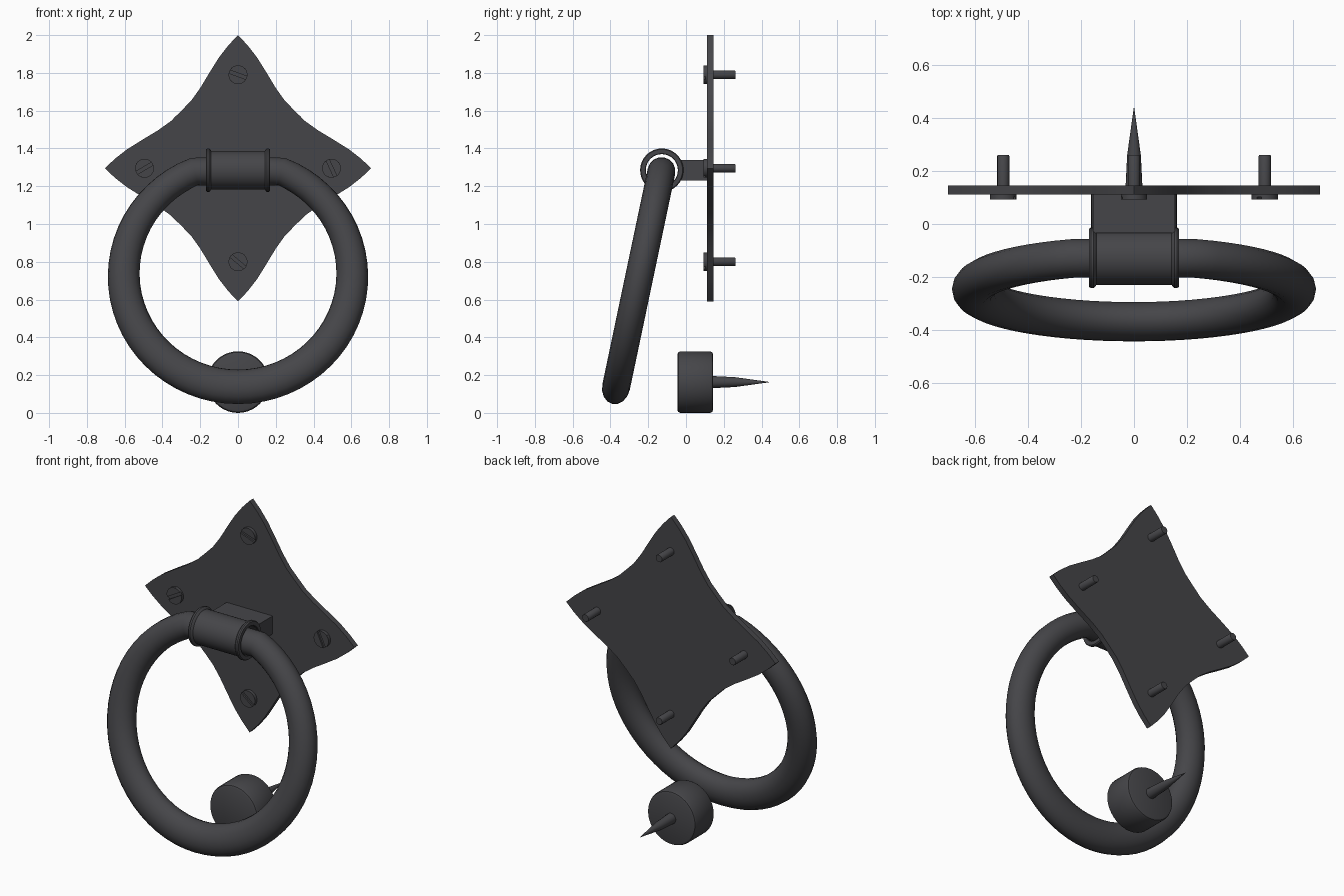
import bpy, bmesh, math
from mathutils import Vector, Matrix

if "Cube" in bpy.data.objects:
    bpy.data.objects.remove(bpy.data.objects["Cube"])

iron = bpy.data.materials.new("dark_iron")
iron.diffuse_color = (0.06, 0.06, 0.066, 1)
iron.use_nodes = True
iron.node_tree.nodes["Principled BSDF"].inputs["Base Color"].default_value = iron.diffuse_color
PLATE_Z = 1.295   # height of the plate centre
FRONT, BACK = 0.112, 0.146


def finish(name, bm, matrix=Matrix(), angle=35):
    bmesh.ops.remove_doubles(bm, verts=bm.verts, dist=1e-5)
    bmesh.ops.recalc_face_normals(bm, faces=bm.faces)
    mesh = bpy.data.meshes.new(name)
    bm.to_mesh(mesh)
    bm.free()
    mesh.transform(matrix)
    mesh.materials.append(iron)
    mesh.shade_smooth()
    mesh.set_sharp_from_angle(angle=math.radians(angle))
    obj = bpy.data.objects.new(name, mesh)
    bpy.context.collection.objects.link(obj)
    return obj


def skin(bm, rings, closed):
    """Join rows of vertices into a surface, each row being a loop."""
    n = len(rings[0])
    for i in range(len(rings) if closed else len(rings) - 1):
        a, b = rings[i], rings[(i + 1) % len(rings)]
        for j in range(n):
            k = (j + 1) % n
            bm.faces.new((a[j], a[k], b[k], b[j]))


def lathe(name, profile, matrix, sides=32, closed=False):
    """Spin (radius, y) points around the y axis."""
    bm = bmesh.new()
    turns = [2 * math.pi * j / sides for j in range(sides)]
    rings = [[bm.verts.new((r * math.cos(t), y, r * math.sin(t))) for t in turns]
             for r, y in profile]
    skin(bm, rings, closed)
    if not closed:
        bm.faces.new(rings[0])
        bm.faces.new(rings[-1])
    return finish(name, bm, matrix)


def extrude_xz(bm, outline, y0, y1):
    face = bm.faces.new([bm.verts.new((x, y0, z)) for x, z in outline])
    out = bmesh.ops.extrude_face_region(bm, geom=[face], use_keep_orig=True)
    moved = [v for v in out["geom"] if isinstance(v, bmesh.types.BMVert)]
    bmesh.ops.translate(bm, verts=moved, vec=(0, y1 - y0, 0))


# Four-pointed back plate: half an edge, mirrored across its diagonal
half = [(0, .705), (.05, .652), (.10, .588), (.15, .508), (.20, .425), (.25, .355), (.28, .325)]
edge = half + [(.302, .302)] + [(z, x) for x, z in reversed(half)]
outline = []
for q in range(4):
    for x, z in edge[:-1]:
        for _ in range(q):
            x, z = z, -x
        outline.append((x, z + PLATE_Z))
bm = bmesh.new()
extrude_xz(bm, outline, FRONT, BACK)
finish("back_plate", bm)

# Slotted screws near the plate points
for i, (x, z, turn) in enumerate([(0, .495, 20), (.495, 0, 65), (0, -.495, 40), (-.495, 0, -30)]):
    place = Matrix.Translation((x, 0, z + PLATE_Z)) @ Matrix.Rotation(math.radians(turn), 4, 'Y')
    lathe(f"screw_shaft_{i}", [(.023, FRONT), (.023, .258), (.021, .261)], place, 16)
    lathe(f"screw_head_base_{i}", [(.05, .102), (.05, FRONT + .002)], place, 24)
    bm = bmesh.new()
    for side in (0, math.pi):
        arc = [side + math.radians(10 + 160 * j / 12) for j in range(13)]
        extrude_xz(bm, [(.05 * math.cos(t), .05 * math.sin(t)) for t in arc], .092, .102)
    finish(f"screw_head_{i}", bm, place)

# Hinge block between plate and collar
bm = bmesh.new()
bmesh.ops.create_cube(bm, size=1, matrix=Matrix.Translation((0, .04, 1.285)) @ Matrix.Diagonal((.31, .15, .11, 1)))
finish("hinge_block", bm)

# Hollow collar with a rounded lip at each end
right = [(.102, .142), (.110, .147), (.115, .153), (.115, .163), (.110, .170), (.088, .170), (.085, .166)]
collar = right + [(r, -a) for r, a in reversed(right)]
lathe("collar", collar,
      Matrix.Translation((0, -.128, 1.285)) @ Matrix.Rotation(math.radians(90), 4, 'Z'), 32, True)

# Tilted knocker ring, flattened where it passes through the collar
up = Vector((0, .206, .979))
out = Vector((0, .979, -.206))
bottom = Vector((0, -.37, .138))


def path(t):
    v = min(.605 - .605 * math.cos(t), 1.165)
    return Vector((.605 * math.sin(t), 0, 0)) + up * v + bottom


STEPS, SIDES = 64, 16
bm = bmesh.new()
rings = []
for i in range(STEPS):
    t = 2 * math.pi * i / STEPS
    tangent = (path(t + .06) - path(t - .06)).normalized()
    radial = tangent.cross(out)
    wide = .084 + .009 * math.cos(t)
    rings.append([bm.verts.new(path(t) + radial * wide * math.cos(a) + out * .074 * math.sin(a))
                  for a in (2 * math.pi * j / SIDES for j in range(SIDES))])
skin(bm, rings, True)
finish("knocker_ring", bm, angle=60)

# Strike stud with its nail
low = Matrix.Translation((0, 0, .163))
lathe("strike_stud", [(.148, -.046), (.158, -.041), (.163, -.031), (.163, .128), (.158, .139), (.148, .143)], low, 40)
lathe("stud_nail", [(.032, .14), (.026, .26), (.001, .44)], low, 16)
